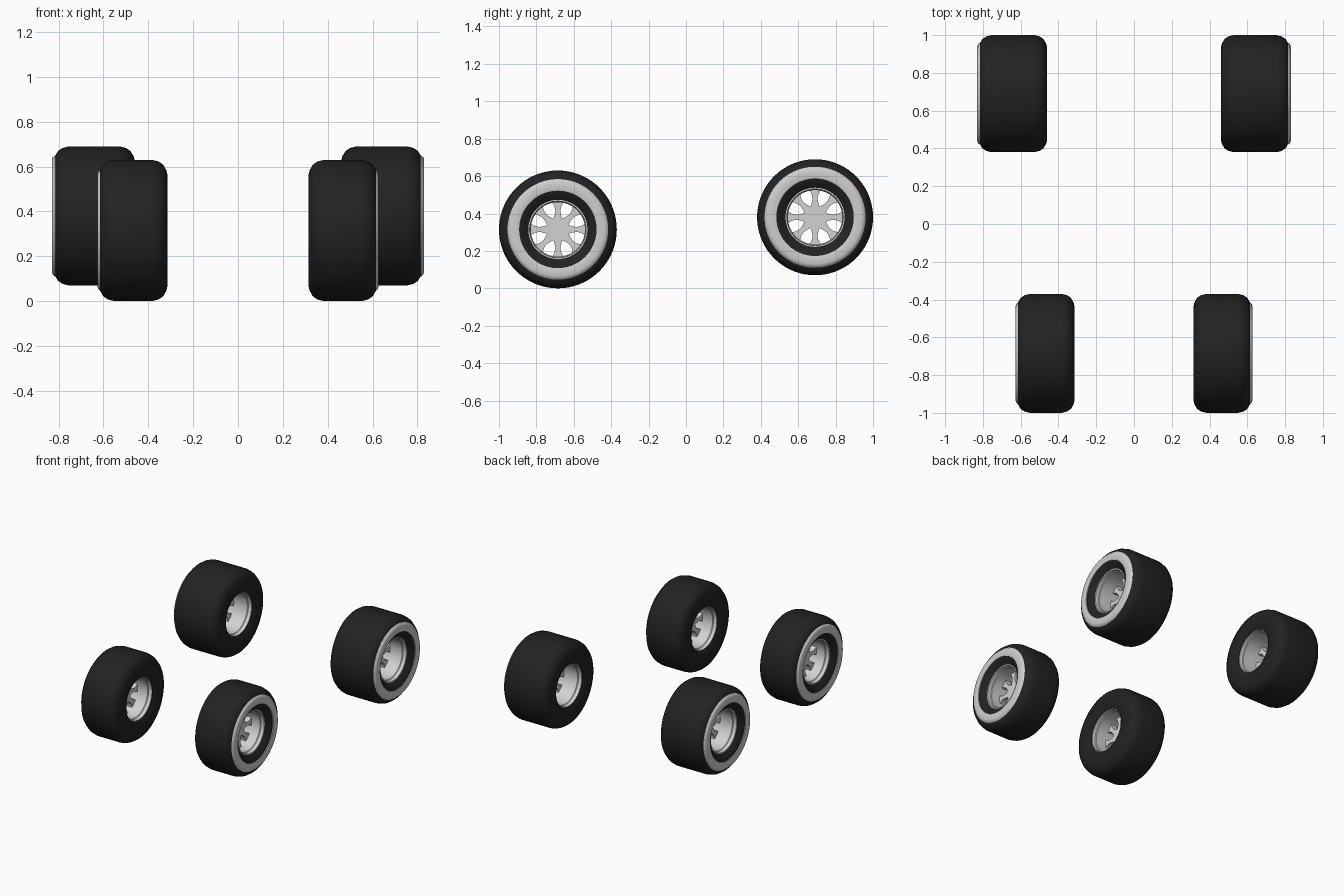
import bpy, bmesh, math

if "Cube" in bpy.data.objects:
    bpy.data.objects.remove(bpy.data.objects["Cube"])


def material(name, value):
    m = bpy.data.materials.new(name)
    m.diffuse_color = (value, value, value, 1)
    m.use_nodes = True
    m.node_tree.nodes["Principled BSDF"].inputs["Base Color"].default_value = m.diffuse_color
    return m


RUBBER = material("black rubber", 0.016)
WHITE = material("whitewall", 0.62)
METAL = material("pale metal", 0.65)


def finish(bm, name, mat, location, angle):
    bmesh.ops.recalc_face_normals(bm, faces=bm.faces)
    mesh = bpy.data.meshes.new(name)
    bm.to_mesh(mesh)
    bm.free()
    mesh.materials.append(mat)
    ob = bpy.data.objects.new(name, mesh)
    bpy.context.collection.objects.link(ob)
    ob.location = location
    bpy.ops.object.select_all(action='DESELECT')
    ob.select_set(True)
    bpy.context.view_layer.objects.active = ob
    bpy.ops.object.shade_smooth_by_angle(angle=math.radians(angle))


def lathe(name, profile, mat, location, side, segments=72, angle=35):
    """Spin a closed (x, radius) profile about the axle."""
    bm = bmesh.new()
    rings = []
    for i in range(segments):
        a = 2 * math.pi * i / segments
        rings.append([bm.verts.new((side * x, r * math.cos(a), r * math.sin(a)))
                      for x, r in profile])
    n = len(profile)
    for i in range(segments):
        p, q = rings[i], rings[(i + 1) % segments]
        for j in range(n):
            k = (j + 1) % n
            bm.faces.new((p[j], p[k], q[k], q[j]))
    finish(bm, name, mat, location, angle)


def spokes(name, location, x0, x1, count=8):
    """Star-shaped plate: hub and flared spokes in one outline."""
    half = [(0.078, 0.017), (0.10, 0.013), (0.122, 0.018), (0.138, 0.026), (0.147, 0.036)]
    bm = bmesh.new()
    verts = []
    for i in range(count):
        a = 2 * math.pi * i / count
        outline = [(r, -w) for r, w in half] + [(r, w) for r, w in reversed(half)]
        for r, w in outline:
            verts.append(bm.verts.new((x0, r * math.cos(a) - w * math.sin(a),
                                       r * math.sin(a) + w * math.cos(a))))
        b = a + math.pi / count
        verts.append(bm.verts.new((x0, 0.062 * math.cos(b), 0.062 * math.sin(b))))
    face = bm.faces.new(verts)
    out = bmesh.ops.extrude_face_region(bm, geom=[face])
    for v in out["geom"]:
        if isinstance(v, bmesh.types.BMVert):
            v.co.x = x1
    bmesh.ops.triangulate(bm, faces=[f for f in bm.faces if len(f.verts) > 4])
    finish(bm, name, METAL, location, 40)


def wheel(label, side, inner, outer, y, z, R):
    band = 0.008
    h = (outer - band - inner) / 2
    loc = (side * (inner + h), y, z)

    # tyre: rounded tread shoulders, sidewalls dipping in to the rim
    shoulder = [(0.014, 0.155), (0.004, 0.175), (0.0, 0.205), (0.0, R - 0.066),
                (0.005, R - 0.045), (0.019, R - 0.021), (0.04, R - 0.007), (0.068, R)]
    inside = [(-h + d, r) for d, r in shoulder]
    outside = [(h - d, r) for d, r in reversed(shoulder)]
    outside[-1], outside[-2] = (h - 0.032, 0.155), (h - 0.016, 0.18)
    lathe(label + "_tyre", inside + outside, RUBBER, loc, side)

    # raised pale ring on the outer sidewall
    ring = [(h - 0.012, 0.207), (h + band - 0.002, 0.207), (h + band, 0.213),
            (h + band, 0.250), (h + band - 0.004, 0.262), (h - 0.006, 0.270),
            (h - 0.018, 0.268)]
    lathe(label + "_whitewall", ring, WHITE, loc, side)

    # open rim barrel with stepped lips
    a, b = -h + 0.018, h - 0.03
    rim = [(a, 0.158), (a, 0.151), (a + 0.025, 0.150), (a + 0.03, 0.145),
           (b - 0.03, 0.145), (b - 0.025, 0.150), (b, 0.151), (b, 0.158)]
    lathe(label + "_rim", rim, METAL, loc, side)

    # spokes set deep in the barrel
    spokes(label + "_spokes", loc, -0.022, 0.022)


for side, name in ((1, "right"), (-1, "left")):
    wheel("front_" + name, side, 0.315, 0.627, -0.685, 0.315, 0.315)
    wheel("rear_" + name, side, 0.46, 0.83, 0.69, 0.38, 0.31)
